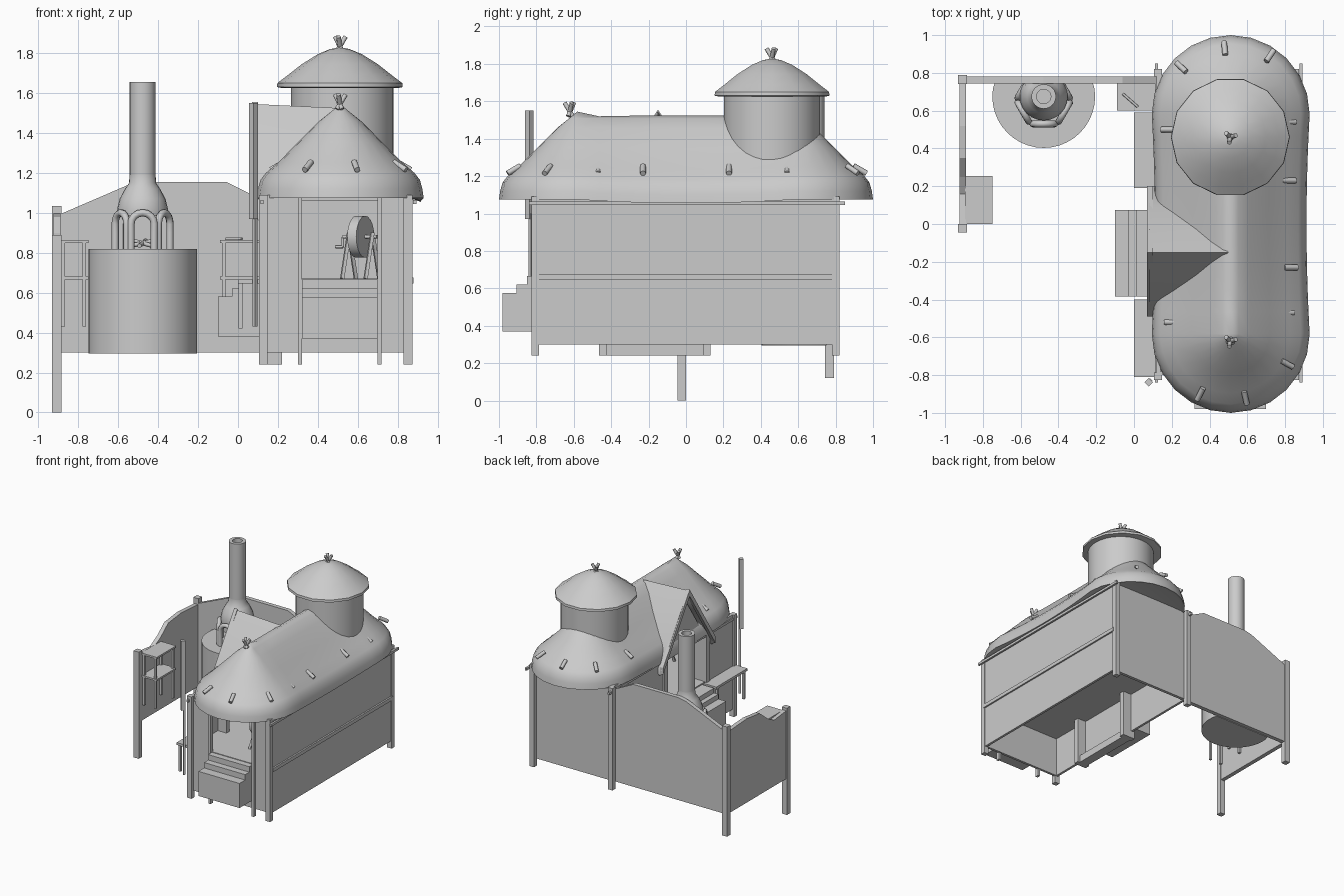
import bpy, bmesh, math
from mathutils import Vector, Matrix

if "Cube" in bpy.data.objects:
    bpy.data.objects.remove(bpy.data.objects["Cube"])

def make(name, verts, faces, smooth=0):
    me = bpy.data.meshes.new(name)
    me.from_pydata(verts, [], faces)
    bm = bmesh.new()
    bm.from_mesh(me)
    bmesh.ops.remove_doubles(bm, verts=bm.verts, dist=1e-4)
    bmesh.ops.recalc_face_normals(bm, faces=bm.faces)
    bm.to_mesh(me)
    bm.free()
    ob = bpy.data.objects.new(name, me)
    bpy.context.collection.objects.link(ob)
    if smooth:
        bpy.ops.object.select_all(action='DESELECT')
        ob.select_set(True)
        bpy.context.view_layer.objects.active = ob
        bpy.ops.object.shade_smooth_by_angle(angle=math.radians(smooth))
    return ob

def prism(name, pts, axis, a, b, smooth=0):
    """Extrude a 2D outline along x, y or z from a to b."""
    put = {'x': lambda u, v, w: (w, u, v), 'y': lambda u, v, w: (u, w, v),
           'z': lambda u, v, w: (u, v, w)}[axis]
    n = len(pts)
    verts = [put(u, v, a) for u, v in pts] + [put(u, v, b) for u, v in pts]
    faces = [list(range(n)), list(range(n, 2 * n))]
    faces += [(i, (i + 1) % n, n + (i + 1) % n, n + i) for i in range(n)]
    return make(name, verts, faces, smooth)

def box(name, x0, x1, y0, y1, z0, z1):
    return prism(name, [(x0, y0), (x1, y0), (x1, y1), (x0, y1)], 'z', z0, z1)

def rod(name, p, q, r, n=8):
    p, q = Vector(p), Vector(q)
    ob = prism(name, [(r * math.cos(2 * math.pi * i / n), r * math.sin(2 * math.pi * i / n))
                      for i in range(n)], 'z', 0, (q - p).length, 50 if n > 4 else 0)
    rot = (q - p).to_track_quat('Z', 'Y').to_matrix().to_4x4()
    ob.data.transform(Matrix.Translation(p) @ rot)
    return ob

def lathe(name, prof, cx, cy, n, ymax=9):
    verts = [(cx + r * math.cos(2 * math.pi * i / n), min(ymax, cy + r * math.sin(2 * math.pi * i / n)), z)
             for r, z in prof for i in range(n)]
    faces = [(k * n + i, k * n + (i + 1) % n, (k + 1) * n + (i + 1) % n, (k + 1) * n + i)
             for k in range(len(prof) - 1) for i in range(n)]
    return make(name, verts, faces, 40)

# House walls, floor and beams
box("right_wall", .845, .865, -.80, .80, .30, 1.09)
box("back_wall", .12, .86, .76, .785, .30, 1.09)
box("left_wall_front", .12, .14, -.80, -.42, .30, 1.09)
box("left_wall_back", .12, .14, .09, .79, .30, 1.09)
box("left_wall_base", .12, .14, -.42, .09, .30, .66)
box("front_panel_left", .13, .31, -.80, -.78, .30, 1.09)
box("front_panel_right", .71, .85, -.80, -.78, .30, 1.09)
box("front_panel_base", .31, .71, -.80, -.78, .30, .66)
box("floor", .12, .86, -.80, .78, .63, .67)
box("right_rail", .86, .878, -.79, .79, .645, .675)
for i, x in enumerate((.105, .83)):
    for j, y in enumerate((-.825, .78)):
        box(f"corner_post_{i}{j}", x, x + .043, y, y + .04, .24, 1.09)
for x in (.30, .70):
    box("door_post", x, x + .02, -.82, -.79, .24, 1.09)
box("lintel", .31, .71, -.81, -.78, 1.06, 1.09)
for x in (.12, .885):
    box("eave_beam", x - .008, x + .008, -.84, .85, 1.045, 1.065)
for y in (-.465, .09):
    box("side_door_post", .105, .22, y, y + .042, .24, 1.09)
box("side_door_sill", .12, .20, -.43, .10, .24, .30)

# Steps
prism("front_steps", [(-.98, .37), (-.98, .575), (-.905, .575), (-.905, .62), (-.85, .62),
                      (-.85, .665), (-.79, .665), (-.79, .37)], 'x', .32, .70)
prism("side_steps", [(-.10, .38), (-.10, .58), (-.03, .58), (-.03, .62), (.01, .62),
                     (.01, .66), (.12, .66), (.12, .38)], 'y', -.385, .075)

# Thatched roof: rings of a waisted stadium outline shrinking to the ridge
CX, RAD, HALF = .512, .418, .582
ring = []
for end in (1, -1):
    for k in range(13):
        a = math.pi * k / 12 + (0 if end > 0 else math.pi)
        ring.append((math.cos(a), math.sin(a), end * HALF))
    for k in range(1, 10):
        ring.append((-end, 0, end * HALF * (1 - k / 5)))
n = len(ring)
prof = [(0, 1.09), (.93, 1.085), (1, 1.075), (.985, 1.12), (.955, 1.165), (.89, 1.2), (.75, 1.25),
        (.5, 1.355), (.25, 1.46), (.1, 1.51), (0, 1.525)]
verts, faces = [], []
for f, z in prof:
    for dx, dy, yc in ring:
        mid = max(0, 1 - (yc / HALF) ** 2)
        sag = -.02 * mid * f
        if f == 0 and z > 1.2:
            sag = .02 if yc == -HALF else -.008 * (1 - mid)
        verts.append((CX + dx * RAD * f * (1 - .04 * mid), yc + dy * RAD * f, z + sag))
for k in range(len(prof) - 1):
    for i in range(n):
        j = (i + 1) % n
        faces.append((k * n + i, k * n + j, (k + 1) * n + j, (k + 1) * n + i))
make("thatched_roof", verts, faces, 75)

# Pegs pushed out of the thatch
for x, y in ((.25, .83), (.48, .93), (.72, .89), (.82, .54), (.82, .23), (.83, -.23), (.81, -.47),
             (.81, -.74), (.59, -.92), (.35, -.90), (.20, -.52), (.18, .50)):
    d = Vector((x - CX, y - max(-.58, min(.58, y)), 0)).normalized()
    c = Vector((x, y, 1.225))
    rod("roof_peg", c - d * .035 + Vector((0, 0, .03)), c + d * .035 - Vector((0, 0, .01)), .015)

# Round tower and cap
lathe("tower", [(0, 1.2), (.257, 1.2), (.257, 1.64), (0, 1.64)], .522, .46, 32)
lathe("tower_cap", [(0, 1.625), (.29, 1.625), (.315, 1.63), (.313, 1.65), (.26, 1.69), (.19, 1.745),
                    (.11, 1.795), (.05, 1.82), (0, 1.83)], .51, .46, 14)

# Crossed sticks on both peaks
for cy, z in ((.46, 1.81), (-.62, 1.52)):
    for a in (.3, 2.4, 4.5):
        d = Vector((math.cos(a) * .03, math.sin(a) * .03, 0))
        c = Vector((.51, cy, z))
        rod("peak_stick", c - d * .5, c + d + Vector((0, 0, .072)), .012)

# Side dormer above the steps: each slope is cut back to meet the main roof
for s, e in ((1, .20), (-1, -.49)):
    rise = [(-.15, 1.545), (-.15 + s * .12, 1.385), (-.15 + s * .24, 1.20), (e, 1.03)]
    outline = rise + [(y, z - .05) for y, z in reversed(rise)]
    slope = prism("dormer_slope", outline, 'x', .08, .44, 40)
    for v in slope.data.vertices:
        if v.co.x > .2:
            v.co.x = .12 + (v.co.z - 1.0) / .545 * .38
            v.co.z -= .02
    board = [(-.15, 1.555), (e, 1.035), (e, .98), (-.15, 1.50)]
    prism("dormer_board", board, 'x', .07, .10)
prism("dormer_wall", [(-.42, 1.07), (.12, 1.07), (-.15, 1.48)], 'x', .13, .15)

# Yard walls and posts
prism("yard_back_wall", [(-.91, .30), (.13, .30), (.13, 1.06), (-.06, 1.155), (-.48, 1.155),
                         (-.55, 1.14), (-.91, .985)], 'y', .745, .78)
prism("yard_left_wall", [(-.02, .30), (.76, .30), (.76, .985), (.52, 1.0), (.35, .98), (.25, .90),
                         (.16, .85), (-.02, .87)], 'x', -.925, -.89)
box("yard_front_post", -.932, -.885, -.045, 0, 0, .89)
box("yard_back_post", -.932, -.885, .742, .79, .12, 1.035)

# Shelves against the yard walls
for x0, x1, y0, y1 in ((-.895, -.75, 0, .255), (-.09, .11, .60, .75)):
    for z in (.85, .665):
        box("shelf_board", x0, x1, y0, y1, z, z + .015)
    for x in (x0 + .01, x1 - .03):
        for y in (y0 + .005, y1 - .025):
            box("shelf_leg", x, x + .018, y, y + .018, .43, .855)
rod("shelf_tool", (-.06, .69, .87), (.02, .62, .87), .007)

# Benches along the left side
for y0, y1 in ((-.81, -.40), (.19, .59)):
    box("bench_top", 0, .115, y0, y1, .645, .665)
    for y in (y0 + .02, y1 - .04):
        box("bench_leg", .003, .023, y, y + .02, .42, .65)

# Tall pole beside the front corner
rod("pole_shaft", (.085, -.83, .43), (.085, -.83, 1.0), .013, 4)
rod("pole_head", (.078, -.838, .97), (.078, -.838, 1.55), .023, 4)

# Furnace base, flattened against the back wall
FX, FY = -.478, .675
base = [(FX + .272 * math.cos(2 * math.pi * i / 40), min(.75, FY + .272 * math.sin(2 * math.pi * i / 40)))
        for i in range(40)]
prism("furnace_base", base, 'z', .295, .82, 40)

# Ring of furnace arches, open towards the yard
for k in (-2, -1, 0, 1, 2):
    a = -math.pi / 2 + k * math.pi / 3
    out, side = Vector((math.cos(a), math.sin(a), 0)), Vector((-math.sin(a), math.cos(a), 0))
    flat = [(-.058, .82), (-.058, .90)] + [(-.058 * math.cos(t * math.pi / 8), .945 + .055 * math.sin(t * math.pi / 8))
                                           for t in range(9)] + [(.058, .90), (.058, .82)]
    path = [Vector((FX, FY - .02, z)) + out * .125 + side * u for u, z in flat]
    cu = bpy.data.curves.new("furnace_arch", 'CURVE')
    cu.dimensions = '3D'
    cu.bevel_depth, cu.bevel_resolution, cu.use_fill_caps = .018, 2, True
    sp = cu.splines.new('POLY')
    sp.points.add(len(path) - 1)
    for pt, p in zip(sp.points, path):
        pt.co = (p.x, min(p.y, .74), p.z, 1)
    bpy.context.collection.objects.link(bpy.data.objects.new("furnace_arch", cu))

# Furnace dome, hollow chimney and firewood
lathe("furnace_dome", [(0, .985), (.125, .985), (.127, 1.02), (.115, 1.07), (.088, 1.12), (.068, 1.15),
                       (.065, 1.19)], FX, FY, 24, .755)
lathe("chimney", [(.065, 1.15), (.065, 1.655), (.038, 1.655), (.038, 1.3), (0, 1.3)], FX, FY, 24)
for a in (0.2, 1.3, 2.5):
    d = Vector((math.cos(a), math.sin(a), 0)) * .06
    c = Vector((FX, FY, .835))
    rod("firewood", c - d, c + d + Vector((0, 0, .025)), .011)

# Grindstone on its trestle inside the front door
ax = Vector((.9, -.43, 0)).normalized()
c = Vector((.615, -.55, .88))
rod("grindstone", c - ax * .025, c + ax * .025, .105, 20)
rod("grind_axle", c - ax * .10, c + ax * .09, .009)
rod("crank_arm", c - ax * .10, c - ax * .10 + Vector((0, 0, -.05)), .007)
rod("crank_grip", c - ax * .10 + Vector((0, 0, -.05)), c - ax * .14 + Vector((0, 0, -.05)), .008)
across = Vector((.43, .9, 0))
for s in (-1, 1):
    for t in (-1, 1):
        top = c + ax * s * .065
        rod("trestle_leg", top + Vector((0, 0, .02)), top + across * t * .08 + Vector((0, 0, -.21)), .012, 4)
